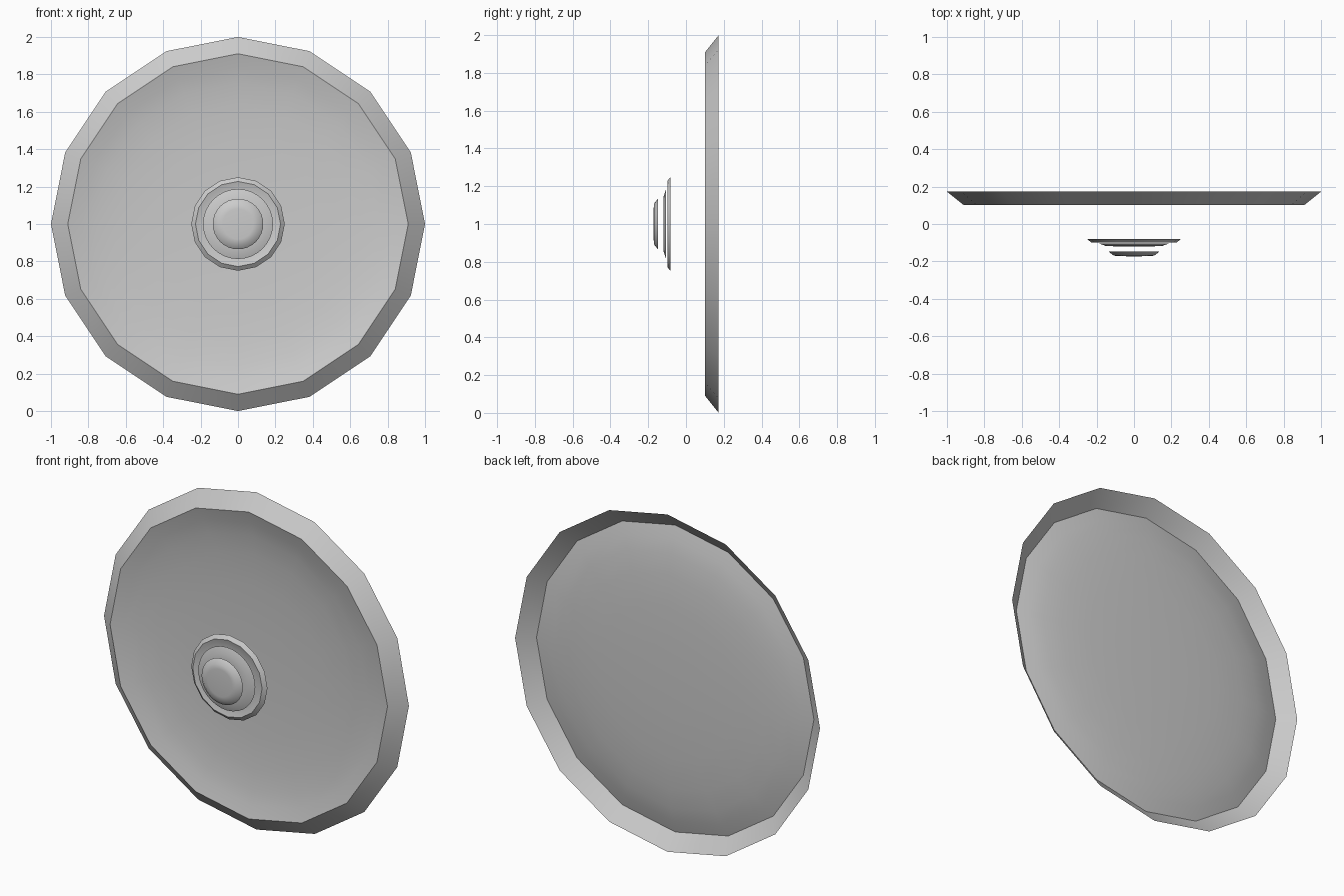
import bpy, bmesh
from math import sin, cos, pi, radians

if "Cube" in bpy.data.objects:
    bpy.data.objects.remove(bpy.data.objects["Cube"])


def lathe(name, profile, sides, angle):
    """Revolve (radius, y) points around the y axis at z = 1; the last point is the centre."""
    bm = bmesh.new()
    rings = []
    for r, y in profile[:-1]:
        rings.append([bm.verts.new((r * sin(2 * pi * i / sides), y,
                                    1 + r * cos(2 * pi * i / sides)))
                      for i in range(sides)])
    tip = bm.verts.new((0, profile[-1][1], 1))
    for i in range(sides):
        j = (i + 1) % sides
        for a, b in zip(rings, rings[1:]):
            bm.faces.new((a[i], a[j], b[j], b[i]))
        bm.faces.new((rings[-1][i], rings[-1][j], tip))
    bmesh.ops.recalc_face_normals(bm, faces=bm.faces)
    # Outside of the shell looks to the front
    if sum(f.normal.y for f in bm.faces) > 0:
        bmesh.ops.reverse_faces(bm, faces=bm.faces)
    mesh = bpy.data.meshes.new(name)
    bm.to_mesh(mesh)
    bm.free()
    ob = bpy.data.objects.new(name, mesh)
    bpy.context.collection.objects.link(ob)
    bpy.ops.object.select_all(action='DESELECT')
    ob.select_set(True)
    bpy.context.view_layer.objects.active = ob
    bpy.ops.object.shade_smooth_by_angle(angle=radians(angle))
    return ob


def dish(name, radius, y_back):
    """Bevelled rim with a shallow bowl sunk into its front."""
    profile = [(radius, y_back), (radius * 0.91, y_back - radius * 0.072)]
    for t in (0.92, 0.83, 0.7, 0.5, 0.25, 0):
        depth = 0.025 * (1 - t ** 2) + 0.043 * (1 - t ** 6)
        profile.append((radius * 0.91 * t, y_back + radius * (depth - 0.072)))
    return lathe(name, profile, 16, 30)


def dome(name, radius, y_back, height):
    """Flattened round cap bulging to the front."""
    shape = [(1, 0), (0.8, 0.85), (0.6, 0.93), (0.3, 0.98), (0, 1)]
    return lathe(name, [(radius * r, y_back - height * h) for r, h in shape], 32, 60)


# Large plate and small plate floating in front of it
dish("large_dish", 1.0, 0.173)
dish("small_dish", 0.25, -0.081)

# Stacked round caps at the centre
dome("middle_cap", 0.187, -0.105, 0.015)
dome("front_cap", 0.135, -0.148, 0.025)
